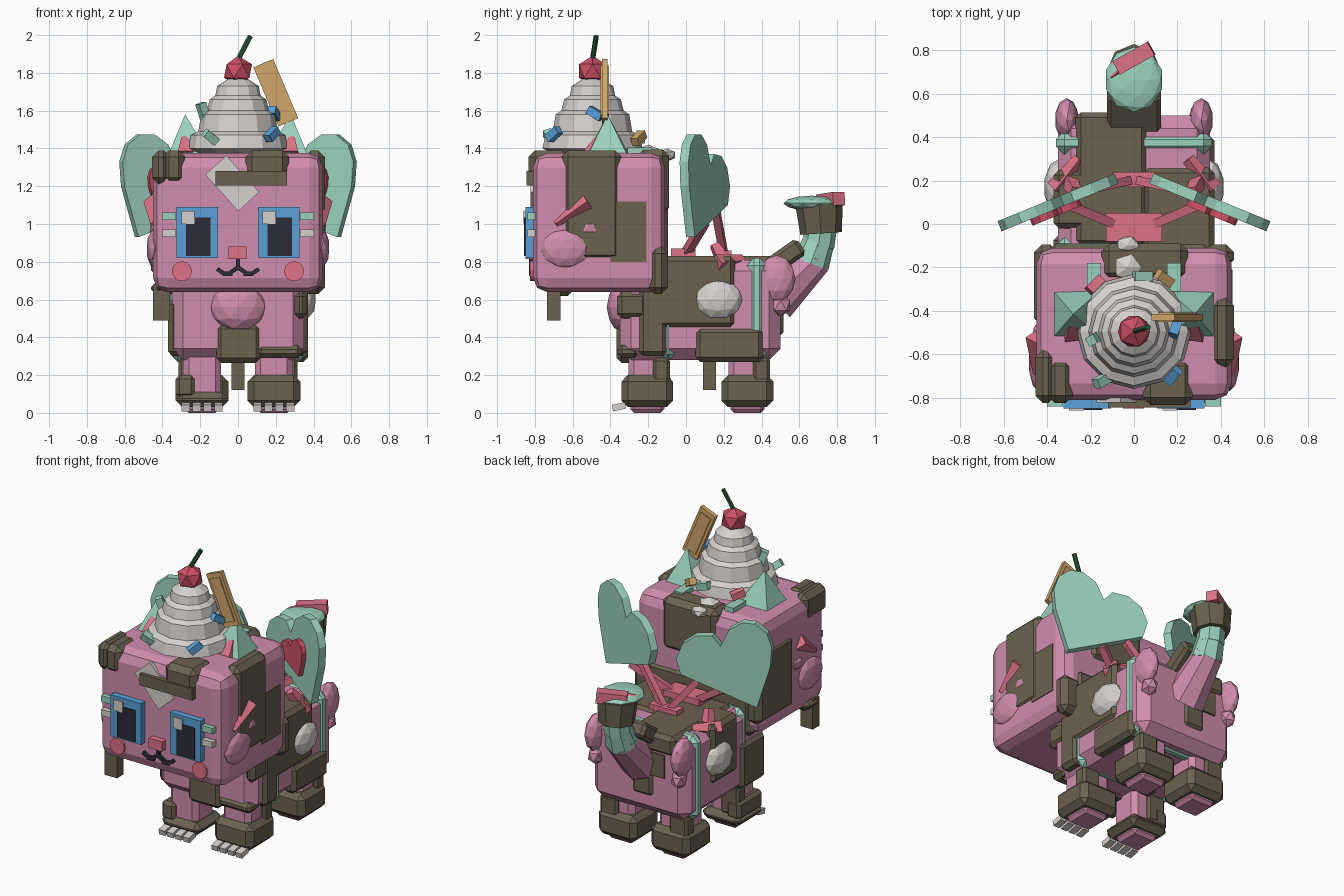
import bpy, bmesh, math
from mathutils import Vector, Matrix, Euler

cube = bpy.data.objects.get("Cube")
if cube:
    bpy.data.objects.remove(cube, do_unlink=True)


def colour(name, r, g, b):
    m = bpy.data.materials.new(name)
    m.use_nodes = True
    m.diffuse_color = (r, g, b, 1)
    m.node_tree.nodes["Principled BSDF"].inputs["Base Color"].default_value = (r, g, b, 1)
    return m


pink = colour("strawberry pink", .64, .27, .42)
brown = colour("chocolate brown", .145, .122, .08)
mint = colour("mint green", .33, .64, .51)
cream = colour("cream white", .67, .64, .62)
rose = colour("rose", .72, .17, .24)
cherry = colour("cherry red", .61, .08, .13)
wafer = colour("wafer tan", .63, .38, .145)
stem = colour("stem green", .026, .1, .048)
blue = colour("eye blue", .1, .35, .68)
ink = colour("dark ink", .025, .025, .042)


def finish(name, bm, mat):
    bmesh.ops.recalc_face_normals(bm, faces=bm.faces[:])
    mesh = bpy.data.meshes.new(name)
    bm.to_mesh(mesh)
    bm.free()
    mesh.materials.append(mat)
    obj = bpy.data.objects.new(name, mesh)
    bpy.context.scene.collection.objects.link(obj)
    return obj


def box(name, mat, x, y, z, bevel=0, rot=(0, 0, 0), segments=1):
    """Box from three (low, high) ranges, turned in degrees about its centre."""
    bm = bmesh.new()
    bmesh.ops.create_cube(bm, size=1)
    bmesh.ops.scale(bm, vec=[abs(r[1] - r[0]) for r in (x, y, z)], verts=bm.verts)
    if bevel:
        bmesh.ops.bevel(bm, geom=bm.edges[:], offset=bevel, segments=segments,
                        profile=.5, affect='EDGES')
    turn = Euler([math.radians(a) for a in rot]).to_matrix()
    bmesh.ops.rotate(bm, matrix=turn, verts=bm.verts)
    bmesh.ops.translate(bm, vec=[sum(r) / 2 for r in (x, y, z)], verts=bm.verts)
    return finish(name, bm, mat)


def rod(name, mat, a, b, r1, r2, sides=8, spin=0):
    """Tapered prism from point a to point b."""
    a, b = Vector(a), Vector(b)
    bm = bmesh.new()
    bmesh.ops.create_cone(bm, cap_ends=True, segments=sides, radius1=r1, radius2=r2,
                          depth=(b - a).length)
    m = (Matrix.Translation((a + b) / 2) @ (b - a).to_track_quat('Z', 'Y').to_matrix().to_4x4()
         @ Matrix.Rotation(math.radians(spin), 4, 'Z'))
    bmesh.ops.transform(bm, matrix=m, verts=bm.verts)
    return finish(name, bm, mat)


def blob(name, mat, centre, size, detail=2):
    bm = bmesh.new()
    bmesh.ops.create_icosphere(bm, subdivisions=detail, radius=1)
    bmesh.ops.scale(bm, vec=size, verts=bm.verts)
    bmesh.ops.translate(bm, vec=centre, verts=bm.verts)
    return finish(name, bm, mat)


def span(c, half):
    return (c - half, c + half)


# Head and body
box("head", pink, (-.45, .45), (-.81, -.11), (.64, 1.375), .075, segments=2)
box("body", pink, (-.35, .35), (-.35, .5), (.28, .81), .06)
box("waist_band", mint, (-.36, .36), (.32, .43), (.27, .82), .04)
box("collar_band", mint, (-.36, .36), (-.13, -.06), (.27, .82), .04)
blob("chest_tuft", pink, (0, -.34, .56), (.15, .08, .13))

# Chocolate patches on the head
for name, x, y, z in (
        ("fringe_corner", (-.455, -.36), (-.825, -.58), (1.21, 1.39)),
        ("fringe_corner_front", (-.4, -.28), (-.825, -.62), (1.21, 1.39)),
        ("fringe_right", (.04, .27), (-.835, -.62), (1.22, 1.39)),
        ("head_side_patch", (.35, .46), (-.66, -.34), (.8, 1.39)),
        ("head_back_corner", (.32, .46), (-.2, -.095), (.63, .88)),
        ("head_back_lower", (-.4, .36), (-.2, -.095), (.63, .95)),
        ("head_back_drip", (-.15, .25), (-.26, -.09), (1.05, 1.395)),
        ("head_far_side", (-.46, -.35), (-.47, -.095), (.72, 1.2)),
        ("head_far_side_low", (-.46, -.35), (-.74, -.59), (.62, .7))):
    box(name, brown, x, y, z, .035)
box("fringe_strip", brown, (-.12, .26), (-.845, -.79), (1.205, 1.28))
box("jaw_drip", brown, (-.45, -.36), (-.735, -.665), (.49, .68))
box("head_step_patch", brown, (.43, .455), (-.4, -.21), (.8, 1.12))

# Face
box("forehead_patch", cream, span(-.03, .13), (-.822, -.8), span(1.215, .075), rot=(0, 48, 0))
for s in (-1, 1):
    c = .215 * s
    box("eye", blue, span(c, .11), (-.85, -.8), (.82, 1.09))
    box("pupil", ink, span(c + .005, .065), (-.857, -.84), (.83, 1.035))
    box("eye_glint", cream, span(c - .05, .034), (-.86, -.84), (1, 1.07))
    box("upper_lash", mint, span(.365 * s, .037), (-.84, -.8), (1.02, 1.06))
    box("lower_lash", cream, span(.365 * s, .037), (-.84, -.8), (.93, .97))
    rod("cheek", rose, (.297 * s, -.8, .75), (.297 * s, -.825, .75), .053, .053, 12)
    for dx, dz, tilt in ((.025, .753, 35), (.055, .737, 0), (.09, .748, -35)):
        box("mouth_curve", ink, span(dx * s, .025), (-.83, -.8), span(dz, .011), rot=(0, tilt * s, 0))
box("nose", rose, (-.05, .045), (-.85, -.8), (.815, .88))
box("mouth_line", ink, (-.011, .011), (-.83, -.8), (.76, .82))

# Ears and head ornaments
for s in (-1, 1):
    rod("ear", mint, (.265 * s, -.415, 1.37), (.28 * s, -.415, 1.58), .15, 0, 4, 45)
    rod("inner_ear", rose, (.28 * s, -.5, 1.37), (.285 * s, -.46, 1.46), .06, .02, 4, 45)
    box("head_mint_chip", mint, span(.185 * s, .032), (-.31, -.18), (1.36, 1.405))
    blob("cheek_tuft", pink, (.44 * s, -.64, .87), (.045, .13, .105))
    blob("cheek_tuft_small", pink, (.44 * s, -.51, .98), (.03, .06, .045), 1)
    rod("cheek_leaf", rose, (.44 * s, -.69, 1.0), (.45 * s, -.52, 1.12), .025, .05, 4)
blob("cream_dollop", cream, (-.03, -.2, 1.375), (.07, .07, .045), 1)
blob("cream_drip", cream, (-.03, -.1, 1.365), (.06, .05, .035), 1)

# Whipped cream, cherry and wafer
profile = ((.2, 1.37), (.265, 1.4), (.25, 1.47), (.21, 1.49), (.195, 1.58),
           (.165, 1.6), (.15, 1.66), (.12, 1.68), (.11, 1.73), (.05, 1.77))
for (ra, za), (rb, zb) in zip(profile, profile[1:]):
    rod("cream_layer", cream, (0, -.495, za), (0, -.495, zb), ra, rb, 12)
blob("cherry", cherry, (0, -.495, 1.81), (.083, .083, .08), 1)
rod("cherry_stem", stem, (0, -.495, 1.87), (.065, -.475, 1.995), .014, .014, 6)
box("wafer", wafer, span(.2, .057), (-.445, -.415), span(1.695, .17), rot=(0, -23, 0))
box("wafer_panel", wafer, span(.2, .038), (-.452, -.408), span(1.695, .14), rot=(0, -23, 0))
for mat, x, y, z, rot in (
        (mint, -.185, -.53, 1.6, (0, 70, 30)), (mint, -.145, -.72, 1.46, (20, 35, 30)),
        (blue, .18, -.7, 1.475, (0, -35, 50)), (blue, .19, -.48, 1.585, (0, 30, 70)),
        (wafer, .14, -.25, 1.455, (0, 30, -35)), (rose, -.18, -.28, 1.45, (0, 20, 45)),
        (mint, .04, -.24, 1.46, (0, 20, 0))):
    box("sprinkle", mat, span(x, .042), span(y, .022), span(z, .022), 0, rot)

# Chocolate patches on the body
for name, x, y, z in (
        ("back_patch", (.04, .37), (-.25, .26), (.45, .83)),
        ("back_patch_far", (-.27, .06), (-.1, .515), (.7, .83)),
        ("flank_patch", (.28, .37), (.05, .41), (.27, .45)),
        ("shoulder_patch", (.25, .37), (-.25, -.1), (.3, .63)),
        ("shoulder_front", (.3, .365), (-.365, -.2), (.5, .64)),
        ("shoulder_far", (-.37, -.25), (-.3, -.05), (.3, .6)),
        ("chest_patch", (-.115, .12), (-.367, -.2), (.265, .47)),
        ("chest_strip", (.1, .34), (-.365, -.25), (.29, .36)),
        ("flank_far", (-.37, -.2), (-.02, .25), (.45, .83)),
        ("rump_patch", (-.12, .04), (.44, .515), (.4, .82))):
    box(name, brown, x, y, z, .025)
box("belly_drip", brown, (-.035, .035), (.09, .16), (.12, .3))
box("rump_drip", brown, (-.2, -.1), (.47, .512), (.55, .7))

# Flank ornaments
for s in (-1, 1):
    blob("flank_cream", cream, (.345 * s, .17, .6), (.07, .13, .11))
    blob("haunch_tuft", pink, (.31 * s, .48, .71), (.055, .1, .125))
    blob("haunch_tuft_small", pink, (.3 * s, .5, .57), (.05, .06, .06), 1)
    rod("flank_leaf", rose, (.36 * s, .16, .79), (.25 * s, .3, .81), .05, .03, 4)
    rod("flank_petal", rose, (.3 * s, .2, .8), (.27 * s, .15, .89), .045, .03, 4)

# Legs with boots, soles and claws
for s in (-1, 1):
    for y in (-.205, .325):
        short = s < 0 and y < 0
        x = .19 * s
        box("leg", pink, span(x, .1), span(y, .1), (.03, .4), .03)
        box("boot", brown, span(x, .14), span(y, .137), (.03, .11 if short else .2), .035)
        box("sole", pink, span(x, .09), span(y, .09), (0, .06), .02)
        box("boot_drip", brown, span(x + .06 * s, .065), span(y + .075, .045), (.1, .29), .015)
    if s < 0:
        box("boot_cuff", brown, (-.33, -.23), (-.33, -.08), (.08, .2), .02)
    for i in range(4):
        box("claw", cream, span(.19 * s + (i - 1.5) * .058, .022), (-.39, -.32), (.015, .05),
            rot=(12, 0, 0))

# Tail
rod("tail_base", pink, (0, .46, .6), (0, .69, .82), .13, .09)
rod("tail_middle", mint, (0, .66, .79), (0, .7, .9), .1, .085)
rod("tail_upper", mint, (0, .7, .88), (0, .715, .99), .085, .085)
rod("tail_cuff", brown, (0, .715, .95), (0, .705, 1.1), .11, .125)
blob("tail_tip", mint, (0, .665, 1.11), (.135, .15, .04))
rod("tail_petal", rose, (-.08, .72, 1.12), (.08, .81, 1.135), .05, .05, 4, 45)
rod("tail_petal_side", rose, (-.1, .68, 1.11), (-.03, .73, 1.14), .03, .02, 4)
box("tail_saddle", brown, (-.125, .125), (.42, .63), span(.825, .05), .02, (35, 0, 0))

# Heart wings in a slanted upright plane, with small hearts in front
heart = ((.49, .93), (.57, 1.2), (.58, 1.33), (.55, 1.42), (.48, 1.475), (.4, 1.475),
         (.32, 1.42), (.27, 1.31), (.22, 1.37), (.12, 1.36), (.04, 1.3), (0, 1.2), (.03, 1.1))


def heart_plate(name, mat, s, size, centre, depth, thick):
    along, out = Vector((.93 * s, -.38, 0)), Vector((-.38 * s, -.93, 0))
    start = Vector((.08 * s, .21, 0))
    bm = bmesh.new()
    verts = []
    for u, z in heart:
        u, z = centre[0] + (u - .32) * size, centre[1] + (z - 1.21) * size
        verts.append(bm.verts.new(start + along * u + out * (depth - thick / 2) + Vector((0, 0, z))))
    face = bm.faces.new(verts)
    top = bmesh.ops.extrude_face_region(bm, geom=[face])["geom"]
    bmesh.ops.translate(bm, vec=out * thick, verts=[v for v in top if isinstance(v, bmesh.types.BMVert)])
    finish(name, bm, mat)


for s in (-1, 1):
    heart_plate("wing", mint, s, 1, (.32, 1.21), 0, .05)
    heart_plate("wing_heart", cherry, s, .42, (.33, 1.2), .035, .04)
    rod("wing_strut", rose, (.07 * s, -.01, .83), (.33 * s, .1, 1.01), .03, .03, 4, 45)
    rod("wing_brace", rose, (.02 * s, .2, .84), (.2 * s, .16, 1.06), .028, .028, 4, 45)
box("wing_mount", rose, (-.13, .13), (-.08, .05), (.79, .87))
box("wing_mount_back", rose, (-.1, .1), (.17, .24), (.79, .86))
